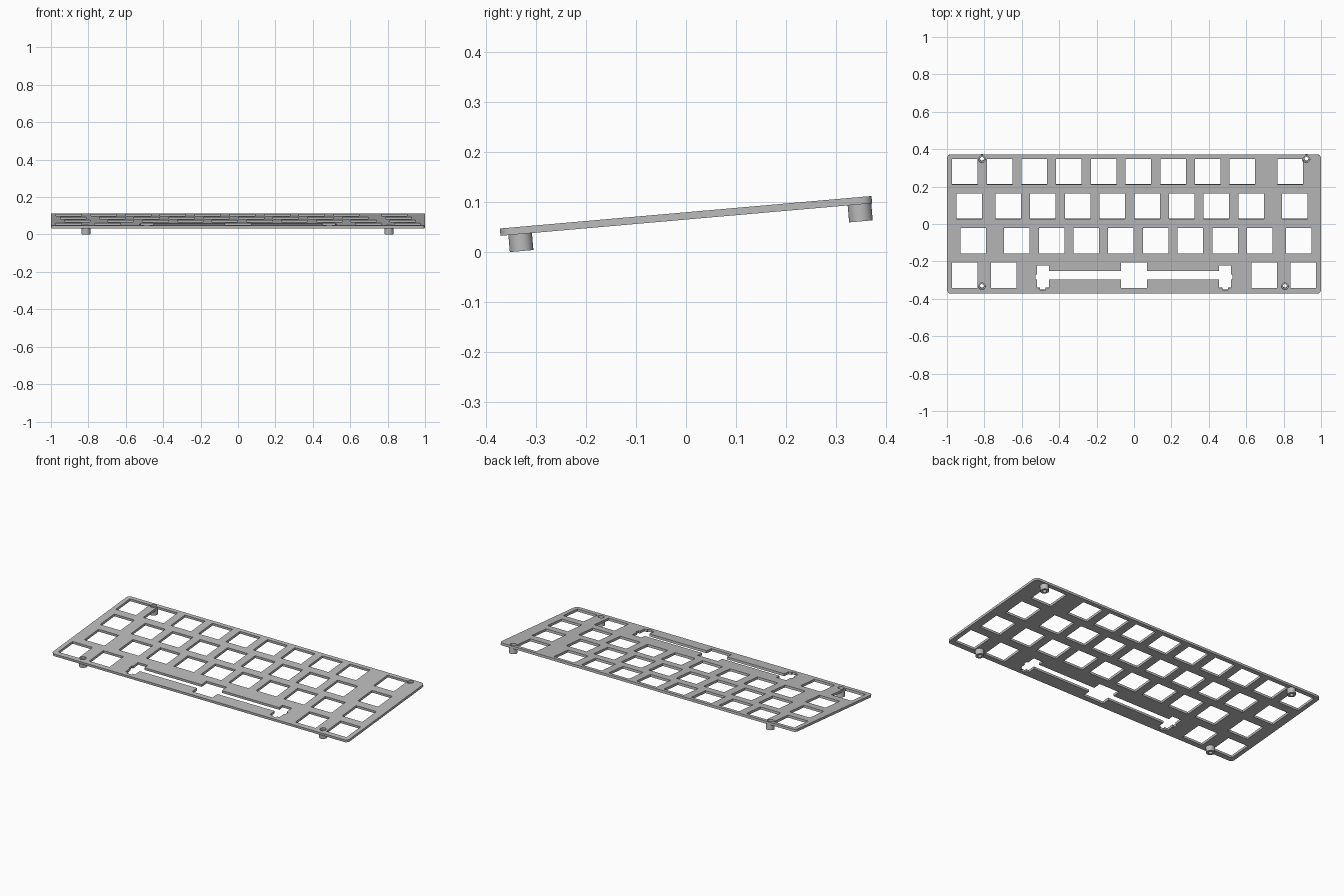
import bpy
from math import cos, sin, pi, radians
from mathutils import Matrix

cube = bpy.data.objects.get("Cube")
if cube:
    bpy.data.objects.remove(cube, do_unlink=True)

MM = 0.00974            # one millimetre in model units
PITCH = 19.05 * MM      # key spacing
THICK = 1.5 * MM
HALF_W, HALF_D = 1.0, 0.3735
ROW_SHIFT = 0.003
TILT = Matrix.Translation((0, 0, 0.0722)) @ Matrix.Rotation(radians(5), 4, 'X')

grey = bpy.data.materials.new("plate grey")
grey.use_nodes = True
colour = (0.5, 0.5, 0.5, 1)
grey.diffuse_color = colour
grey.node_tree.nodes["Principled BSDF"].inputs["Base Color"].default_value = colour


def circle(x, y, r, n=32):
    return [(x + r * cos(2 * pi * i / n), y + r * sin(2 * pi * i / n)) for i in range(n)]


def rounded_rect(hw, hd, r, n=8):
    pts = []
    for q, (sx, sy) in enumerate([(1, 1), (-1, 1), (-1, -1), (1, -1)]):
        for i in range(n + 1):
            a = (q + i / n) * pi / 2
            pts.append((sx * (hw - r) + r * cos(a), sy * (hd - r) + r * sin(a)))
    return pts


def square(x, y, h):
    return [(x - h, y - h), (x + h, y - h), (x + h, y + h), (x - h, y + h)]


def extruded(name, loops, thickness, matrix):
    """Fill the first loop, leave the others as holes, and thicken it."""
    curve = bpy.data.curves.new(name, 'CURVE')
    curve.dimensions = '2D'
    curve.fill_mode = 'BOTH'
    curve.extrude = thickness / 2
    for pts in loops:
        spline = curve.splines.new('POLY')
        spline.points.add(len(pts) - 1)
        for p, (x, y) in zip(spline.points, pts):
            p.co = (x, y, 0, 1)
        spline.use_cyclic_u = True
    obj = bpy.data.objects.new(name, curve)
    bpy.context.collection.objects.link(obj)
    obj.matrix_world = matrix
    bpy.ops.object.select_all(action='DESELECT')
    obj.select_set(True)
    bpy.context.view_layer.objects.active = obj
    bpy.ops.object.convert(target='MESH')
    obj = bpy.context.object
    obj.data.materials.clear()
    obj.data.materials.append(grey)
    bpy.ops.object.shade_smooth_by_angle(angle=radians(30))
    return obj


# Key widths per row, back to front; the widest key gets the stabiliser slot
rows = [
    [1] * 9 + [1.75],
    [1.25] + [1] * 8 + [1.5],
    [1.5] + [1] * 8 + [1.25],
    [1, 1.25, 6.25, 1.25, 1],
]

# Right half of the long key's opening, in millimetres
half_slot = [
    (7, 7), (7, 2.3), (46.7, 2.3), (46.7, 5.5), (53.3, 5.5), (53.3, 0.5),
    (54.2, 0.5), (54.2, -2.3), (53.3, -2.3), (53.3, -6.8), (51.5, -6.8),
    (51.5, -8), (48.5, -8), (48.5, -6.8), (46.7, -6.8), (46.7, -2.3),
    (7, -2.3), (7, -7),
]
slot = half_slot + [(-x, y) for x, y in reversed(half_slot)]

loops = [rounded_rect(HALF_W, HALF_D, 0.022)]
for r, widths in enumerate(rows):
    y = (1.5 - r) * PITCH + ROW_SHIFT
    left = -sum(widths) / 2
    for w in widths:
        x = (left + w / 2) * PITCH
        left += w
        if w > 3:
            loops.append([(x + a * MM, y + b * MM) for a, b in slot])
        else:
            loops.append(square(x, y, 7 * MM))

# Screw holes and the spacers beneath them
mounts = {
    "front_right_spacer": (-0.813, -0.334),
    "front_left_spacer": (0.807, -0.334),
    "back_right_spacer": (-0.813, 0.348),
    "back_left_spacer": (0.922, 0.348),
}
SPACER = 3.5 * MM
for name, (x, y) in mounts.items():
    loops.append(circle(x, y, 0.018))
    place = TILT @ Matrix.Translation((x, y, -(THICK + SPACER) / 2))
    extruded(name, [circle(0, 0, 0.0237), circle(0, 0, 0.0107)], SPACER, place)

extruded("key_plate", loops, THICK, TILT)
